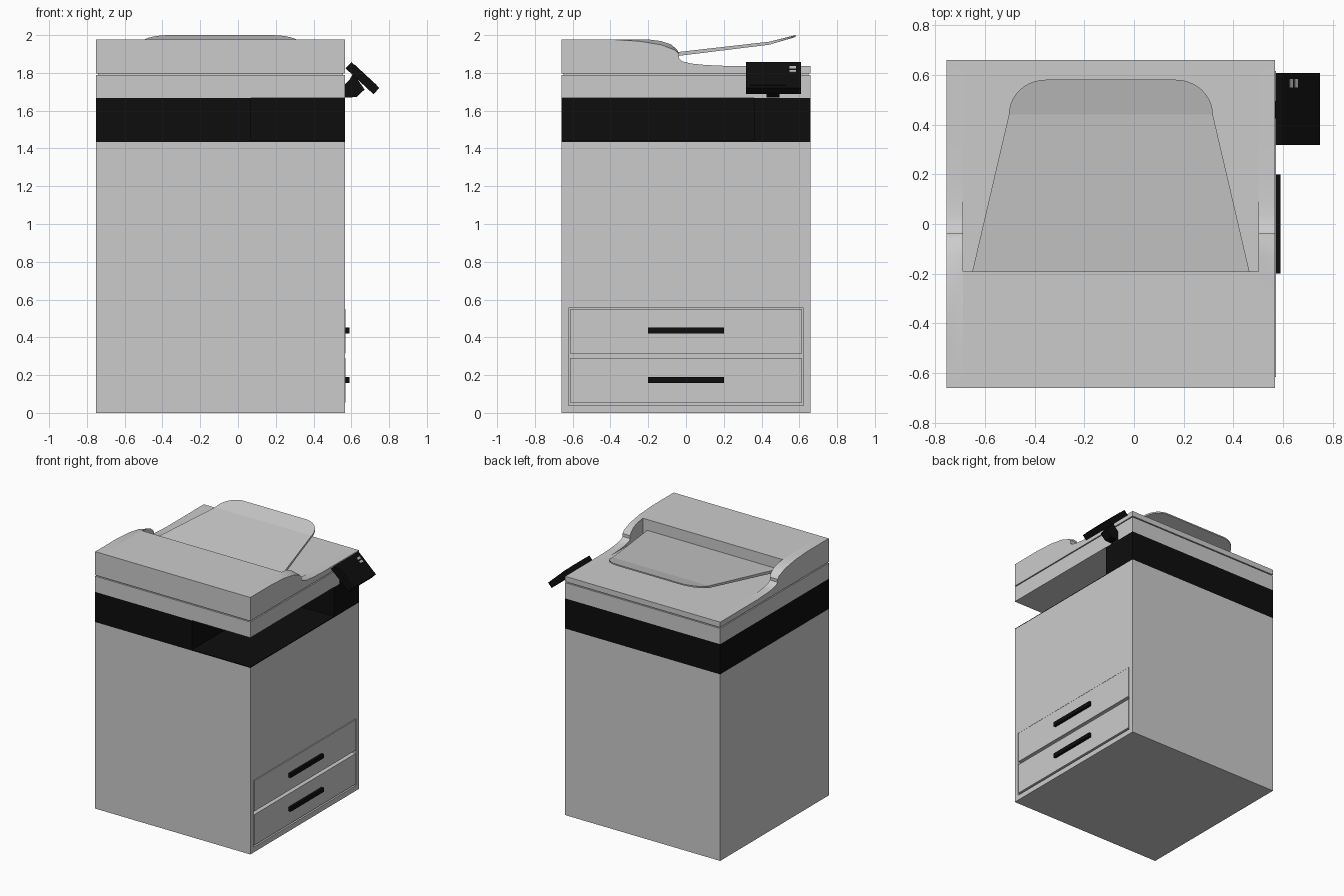
import bpy, bmesh, math
from mathutils import Vector

if "Cube" in bpy.data.objects:
    bpy.data.objects.remove(bpy.data.objects["Cube"])

X0, X1, Y0, Y1 = -0.753, 0.567, -0.66, 0.66      # cabinet footprint
XC = (X0 + X1) / 2


def material(name, color):
    m = bpy.data.materials.new(name)
    m.diffuse_color = color
    m.use_nodes = True
    m.node_tree.nodes["Principled BSDF"].inputs["Base Color"].default_value = m.diffuse_color
    return m


black = material("black_plastic", (0.004, 0.004, 0.004, 1))
light = material("button_grey", (0.5, 0.5, 0.5, 1))


def finish(name, bm, mat=None, smooth=False):
    bmesh.ops.recalc_face_normals(bm, faces=bm.faces)
    me = bpy.data.meshes.new(name)
    bm.to_mesh(me)
    bm.free()
    ob = bpy.data.objects.new(name, me)
    bpy.context.collection.objects.link(ob)
    if mat:
        me.materials.append(mat)
    if smooth:
        bpy.ops.object.select_all(action='DESELECT')
        ob.select_set(True)
        bpy.context.view_layer.objects.active = ob
        bpy.ops.object.shade_smooth_by_angle(angle=math.radians(35))
    return ob


def loft(name, rings, mat=None, smooth=False):
    """Skin a series of closed rings and cap both ends."""
    bm = bmesh.new()
    vs = [[bm.verts.new(p) for p in r] for r in rings]
    n = len(vs[0])
    for a, b in zip(vs, vs[1:]):
        for i in range(n):
            j = (i + 1) % n
            bm.faces.new((a[i], a[j], b[j], b[i]))
    bm.faces.new(vs[0])
    bm.faces.new(vs[-1])
    return finish(name, bm, mat, smooth)


def box(name, x, y, z, mat=None):
    return loft(name, [[(x[0], y[0], h), (x[1], y[0], h), (x[1], y[1], h), (x[0], y[1], h)] for h in z], mat)


def prism_y(name, xz, y0, y1, mat=None):
    return loft(name, [[(x, y, z) for x, z in xz] for y in (y0, y1)], mat)


# Cabinet with a shallow recess for the drawers
cabinet = box("cabinet", (X0, X1), (Y0, Y1), (0, 1.435))
cutter = box("drawer_recess_cutter", (0.535, 0.7), (-0.622, 0.622), (0.04, 0.555))
mod = cabinet.modifiers.new("drawer_recess", 'BOOLEAN')
mod.operation, mod.object, mod.solver = 'DIFFERENCE', cutter, 'EXACT'
cutter.hide_render = True
cutter.hide_viewport = True

# Drawers and their handles
for label, z0, z1, zh in (("lower", 0.054, 0.29, 0.175), ("upper", 0.315, 0.551, 0.435)):
    box(label + "_drawer", (0.535, 0.570), (-0.615, 0.615), (z0, z1))
    box(label + "_handle", (0.565, 0.59), (-0.2, 0.2), (zh - 0.016, zh + 0.016), black)

# Black L-shaped band wrapping the paper output bay, plus bay floor
ell = [(X0, Y0), (0.07, Y0), (0.07, 0.36), (X1, 0.36), (X1, Y1), (X0, Y1)]
loft("output_bay_band", [[(x, y, z) for x, y in ell] for z in (1.435, 1.667)], black)
box("output_bay_floor", (0.07, X1), (Y0, 0.36), (1.435, 1.441), black)

# Scanner bed and the recessed seam under the lid
box("scanner_bed", (X0, X1), (Y0, Y1), (1.667, 1.788))
box("lid_seam", (X0 + 0.012, X1 - 0.012), (Y0 + 0.012, Y1 - 0.012), (1.786, 1.798))

# Document feeder lid: front block, rear deck and two sculpted cheeks
W = 0.594                                            # half width of the feeder recess
box("feeder_block", (XC - W, XC + W), (Y0, -0.19), (1.796, 1.977))
box("feeder_deck", (XC - W, XC + W), (-0.19, Y1), (1.796, 1.837))
tail = [(-0.037, 1.90), (-0.037, 1.878), (-0.022, 1.862), (0.03, 1.849),
        (0.1, 1.842), (0.21, 1.837), (Y1, 1.837), (Y1, 1.796), (Y0, 1.796)]
inner = [(Y0, 1.977), (-0.20, 1.977), (-0.13, 1.968), (-0.08, 1.951), (-0.046, 1.922)] + tail
outer = [(Y0, 1.977), (-0.40, 1.977), (-0.25, 1.968), (-0.13, 1.948), (-0.058, 1.92)] + tail
for label, s in (("left", -1), ("right", 1)):
    loft(label + "_feeder_cheek",
         [[(XC + s * W, y, z) for y, z in inner], [(XC + s * 0.66, y, z) for y, z in outer]], smooth=True)

# Paper tray: tapering sheet with rounded rear corners and an upturned end
rows = [(-0.195, 0.558, 1.893, 0.022)]
for i in range(11):
    t = math.pi / 2 * i / 10
    s = math.sin(t)
    rows.append((0.44 + 0.14 * s, 0.262 + 0.148 * math.cos(t), 1.965 + 0.035 * s, 0.016 - 0.006 * s))
rings = [[(XC - w, y, z - d), (XC + w, y, z - d), (XC + w, y, z), (XC - w, y, z)] for y, w, z, d in rows]
loft("paper_tray", rings)

# Tilted control panel on its bracket
top, low = Vector((0.600, 1.857)), Vector((0.748, 1.720))
along = (low - top).normalized()
out = Vector((-along.y, along.x))
if out.x < 0:
    out = -out


def panel_part(name, a, b, d0, d1, y0, y1, mat):
    """Slab from a to b down the slope, between heights d0 and d1 off the face."""
    prism_y(name, [tuple(top + along * u + out * d) for u, d in ((a, d0), (b, d0), (b, d1), (a, d1))],
            y0, y1, mat)


L = (low - top).length
panel_part("control_panel", 0, L, -0.045, 0, 0.318, 0.608, black)
panel_part("panel_screen", 0.02, L - 0.02, -0.005, 0.002, 0.34, 0.53, black)
for i, u in enumerate((0.034, 0.062)):
    panel_part("panel_button_%d" % (i + 1), u, u + 0.017, -0.005, 0.002, 0.549, 0.583, light)
prism_y("panel_bracket", [(0.56, 1.669), (0.628, 1.672), (0.67, 1.712), (0.63, 1.77), (0.605, 1.79),
                          (0.592, 1.765), (0.56, 1.735)], 0.425, 0.495, black)
